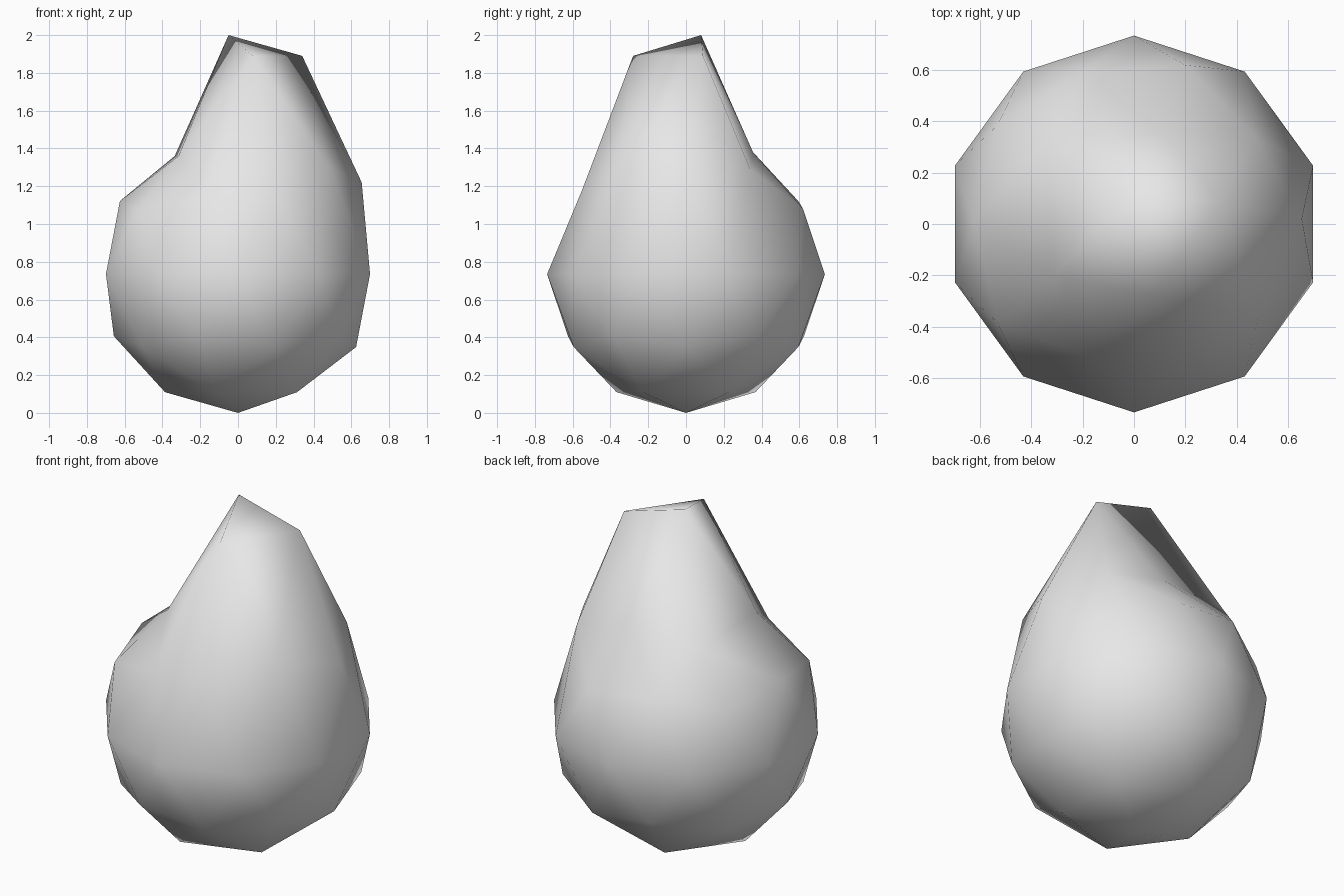
import bpy
from mathutils import Vector

cube = bpy.data.objects.get("Cube")
if cube:
    bpy.data.objects.remove(cube, do_unlink=True)

RADIUS = 0.735

# Round low-poly body resting on the ground
bpy.ops.mesh.primitive_ico_sphere_add(subdivisions=2, radius=RADIUS, location=(0, 0, 0))
body = bpy.context.object
body.name = "pear_body"
mesh = body.data
for v in mesh.vertices:
    v.co.z += RADIUS


def pull(start, end):
    """Move the vertex nearest to start over to end."""
    near = min(mesh.vertices, key=lambda v: (v.co - Vector(start)).length)
    near.co = end


# Neck: the top triangle is lifted into a leaning tip
pull((0, 0, 1.47), (-0.05, 0.08, 2.0))
pull((0.12, -0.37, 1.36), (0.08, -0.28, 1.89))
pull((0.39, 0, 1.36), (0.34, 0.09, 1.89))

# Shoulder: neighbours follow part of the way
pull((0.51, -0.37, 1.12), (0.485, -0.353, 1.30))
pull((0.51, 0.37, 1.12), (0.47, 0.34, 1.29))
pull((0.66, 0, 1.06), (0.655, 0.02, 1.22))
pull((0.20, -0.63, 1.06), (0.19, -0.55, 1.18))
pull((-0.19, -0.59, 1.12), (-0.17, -0.525, 1.16))
pull((0.20, 0.63, 1.06), (0.20, 0.62, 1.08))

# Nape: hollow behind the neck
pull((0.12, 0.37, 1.36), (0.10, 0.355, 1.38))
pull((-0.31, 0.23, 1.36), (-0.335, 0.345, 1.36))
pull((-0.31, -0.23, 1.36), (-0.315, -0.205, 1.36))

# One plain grey, smooth all over
grey = bpy.data.materials.new("light_grey")
grey.use_nodes = True
colour = (0.8, 0.8, 0.8, 1)
grey.diffuse_color = colour
grey.node_tree.nodes["Principled BSDF"].inputs["Base Color"].default_value = colour
mesh.materials.append(grey)
for face in mesh.polygons:
    face.use_smooth = True
mesh.update()
